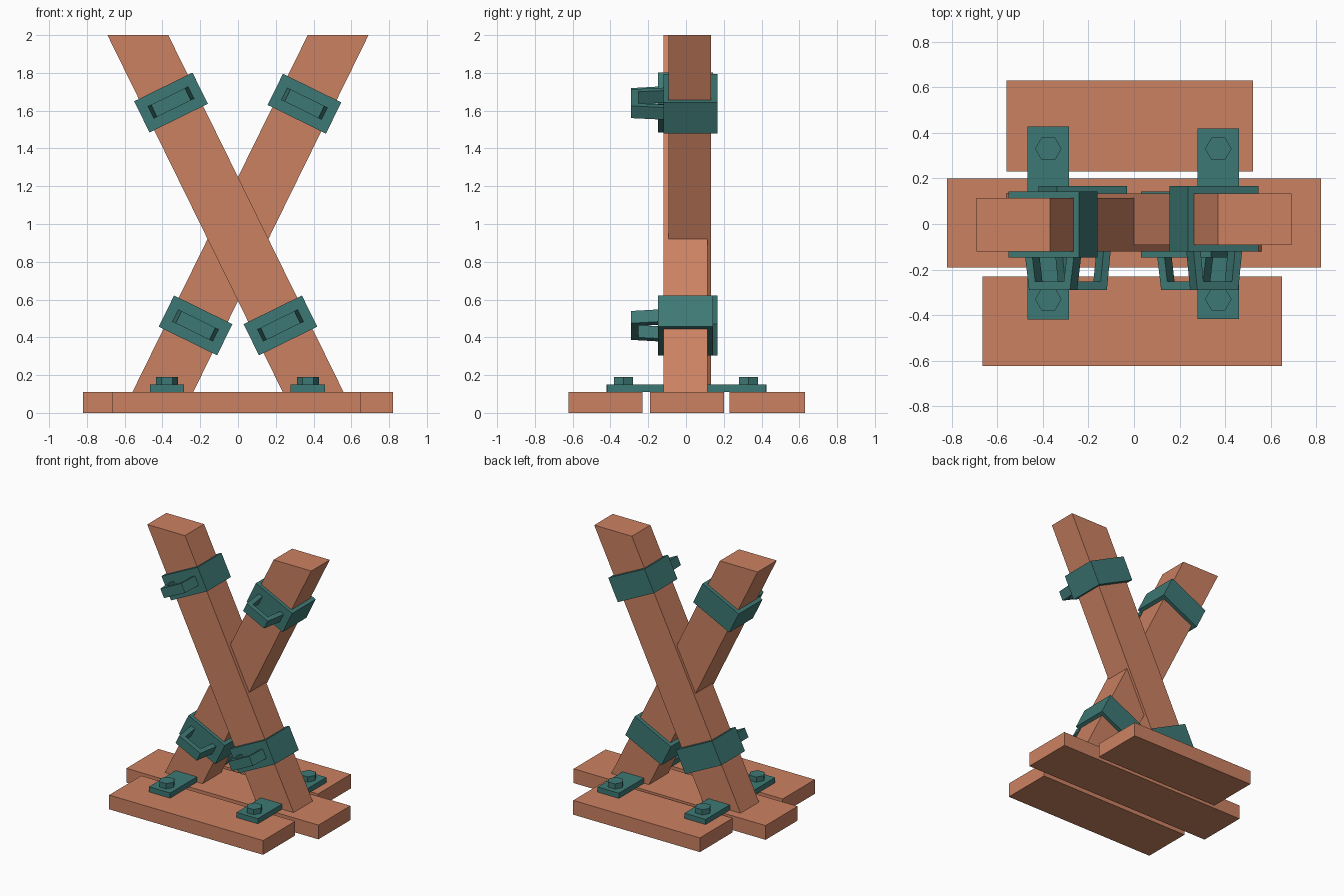
import bpy, bmesh, math
from mathutils import Matrix, Vector

if "Cube" in bpy.data.objects:
    bpy.data.objects.remove(bpy.data.objects["Cube"])


def material(name, rgb):
    m = bpy.data.materials.new(name)
    m.diffuse_color = (*rgb, 1)
    m.use_nodes = True
    m.node_tree.nodes["Principled BSDF"].inputs["Base Color"].default_value = m.diffuse_color
    return m


WOOD = material("warm wood", (0.60, 0.222, 0.122))
METAL = material("teal metal", (0.048, 0.19, 0.178))


def prism(name, outline, lo, hi, mat, place):
    """Extrude a flat outline from lo to hi; place(a, b, depth) gives the 3D point."""
    bm = bmesh.new()
    low = [bm.verts.new(place(a, b, lo)) for a, b in outline]
    high = [bm.verts.new(place(a, b, hi)) for a, b in outline]
    bm.faces.new(low)
    bm.faces.new(high[::-1])
    n = len(outline)
    for i in range(n):
        j = (i + 1) % n
        bm.faces.new((low[i], high[i], high[j], low[j]))
    bmesh.ops.recalc_face_normals(bm, faces=bm.faces)
    me = bpy.data.meshes.new(name)
    bm.to_mesh(me)
    bm.free()
    me.materials.append(mat)
    ob = bpy.data.objects.new(name, me)
    bpy.context.collection.objects.link(ob)
    return ob


def rect(x0, x1, y0, y1):
    return [(x0, y0), (x1, y0), (x1, y1), (x0, y1)]


def upright(a, b, d):      # outline in plan, extruded along z
    return Vector((a, b, d))


def facing(a, b, d):       # outline in the front plane, extruded along y
    return Vector((a, d, b))


# base planks
PLANK_TOP = 0.11
for name, x0, x1, y0, y1 in (("middle_plank", -0.82, 0.82, -0.19, 0.20),
                             ("back_plank", -0.56, 0.522, 0.23, 0.63),
                             ("front_plank", -0.665, 0.65, -0.622, -0.23)):
    prism(name, rect(x0, x1, y0, y1), 0, PLANK_TOP, WOOD, upright)

# floor brackets running under each beam foot, with hex bolts at both ends
for side, x, y0, y1 in (("left", -0.376, -0.42, 0.427), ("right", 0.37, -0.416, 0.42)):
    prism(side + "_bracket", rect(x - 0.091, x + 0.091, y0, y1),
          PLANK_TOP, 0.15, METAL, upright)
    for end, y in (("front", -0.33), ("back", 0.33)):
        hexagon = [(x + 0.058 * math.cos(k * math.pi / 3),
                    y + 0.058 * math.sin(k * math.pi / 3)) for k in range(6)]
        prism(f"{side}_{end}_bolt", hexagon, 0.15, 0.19, METAL, upright)

# crossed beams, each with two clamps and their pull handles
FOOT_X, HEAD_X, HALF = 0.398, -0.53, 0.161
SLOPE = (HEAD_X - FOOT_X) / (2 - PLANK_TOP)
TILT = math.atan(SLOPE)

for label, s, y0, y1, c0, c1 in (("front", 1, -0.12, 0.113, -0.148, 0.142),
                                 ("rear", -1, -0.093, 0.133, -0.12, 0.167)):
    foot, head = s * FOOT_X, s * HEAD_X
    prism(label + "_beam", [(foot - HALF, PLANK_TOP), (foot + HALF, PLANK_TOP),
                            (head + HALF, 2), (head - HALF, 2)], y0, y1, WOOD, facing)
    for level, z in (("lower", 0.463), ("upper", 1.643 if s > 0 else 1.637)):
        x = s * (FOOT_X + SLOPE * (z - PLANK_TOP))
        turn = Matrix.Translation((x, 0, z)) @ Matrix.Rotation(s * TILT, 4, 'Y')
        clamp = prism(f"{label}_{level}_clamp", rect(-0.172, 0.172, -0.092, 0.092),
                      c0, c1, METAL, facing)
        clamp.matrix_world = turn
        # tapered U-shaped handle, outline in the local x-y plane
        base = c0 + 0.005
        outline = [(-0.119, base), (-0.1, -0.29), (0.1, -0.29), (0.119, base),
                   (0.084, base), (0.07, -0.252), (-0.07, -0.252), (-0.084, base)]
        handle = prism(f"{label}_{level}_handle", outline, -0.036, 0.036, METAL, upright)
        handle.matrix_world = turn
